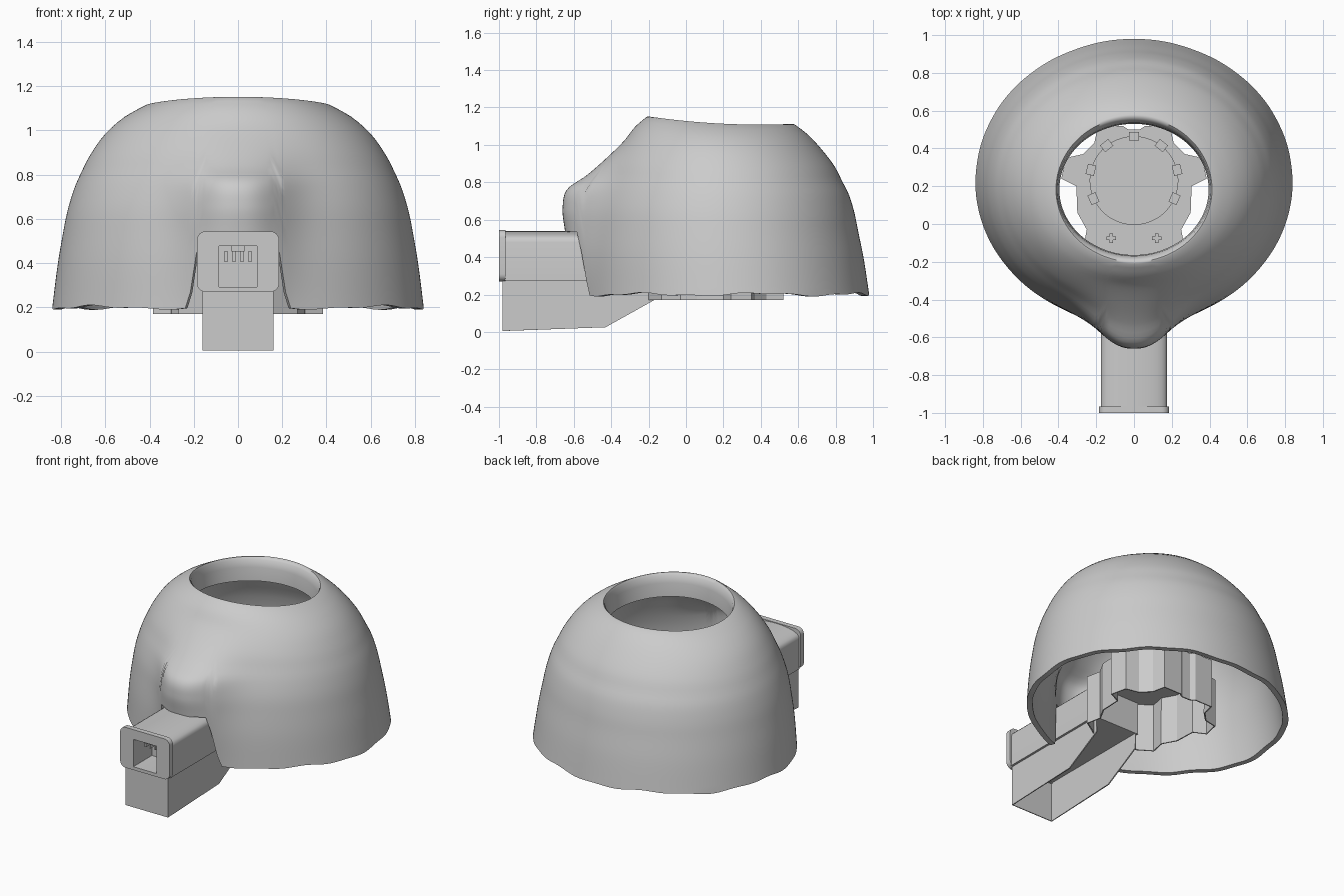
import bpy, bmesh, math

if "Cube" in bpy.data.objects:
    bpy.data.objects.remove(bpy.data.objects["Cube"])

def finish(name, bm, smooth=None, thick=0):
    bmesh.ops.recalc_face_normals(bm, faces=bm.faces)
    me = bpy.data.meshes.new(name)
    bm.to_mesh(me)
    bm.free()
    ob = bpy.data.objects.new(name, me)
    bpy.context.collection.objects.link(ob)
    if thick:
        mod = ob.modifiers.new("thickness", 'SOLIDIFY')
        mod.thickness = thick
    if smooth:
        bpy.ops.object.select_all(action='DESELECT')
        ob.select_set(True)
        bpy.context.view_layer.objects.active = ob
        bpy.ops.object.shade_smooth_by_angle(angle=math.radians(smooth))
    return ob

def loft(bm, rings, loop=False, cap_start=False, cap_end=False):
    vs = [[bm.verts.new(p) for p in r] for r in rings]
    n = len(vs[0])
    for a, b in zip(vs, vs[1:] + ([vs[0]] if loop else [])):
        for i in range(n):
            j = (i + 1) % n
            bm.faces.new((a[i], a[j], b[j], b[i]))
    if cap_start:
        bm.faces.new(vs[0])
    if cap_end:
        bm.faces.new(vs[-1])

def box(name, center, size, rot=0):
    bm = bmesh.new()
    bmesh.ops.create_cube(bm, size=1)
    for v in bm.verts:
        v.co = [c * s for c, s in zip(v.co, size)]
    ob = finish(name, bm)
    ob.location = center
    ob.rotation_euler.z = rot
    return ob

# Dome profile: z, half width, front y, back y, nose bulge
PROFILE = [(.2, .84, -.53, .98, .05), (.4, .815, -.525, .95, .10), (.55, .79, -.51, .92, .14),
           (.65, .77, -.495, .90, .165), (.75, .74, -.465, .87, .17), (.82, .71, -.435, .835, .10),
           (.9, .67, -.40, .795, .04), (1.0, .60, -.335, .72, 0), (1.08, .51, -.27, .645, 0),
           (1.13, .42, -.21, .58, 0)]

def sample(z):
    P = PROFILE
    i = max(k for k in range(len(P) - 1) if k == 0 or P[k][0] <= z)
    p0, p1, p2, p3 = P[max(i - 1, 0)], P[i], P[i + 1], P[min(i + 2, len(P) - 1)]
    h = p2[0] - p1[0]
    t = max(0, min(1, (z - p1[0]) / h))
    out = []
    for c in range(1, 5):
        m1 = (p2[c] - p0[c]) / (p2[0] - p0[0]) * h
        m2 = (p3[c] - p1[c]) / (p3[0] - p1[0]) * h
        out.append((2*t**3 - 3*t*t + 1) * p1[c] + (t**3 - 2*t*t + t) * m1
                   + (3*t*t - 2*t**3) * p2[c] + (t**3 - t*t) * m2)
    return out

def top_z(u):
    s = math.sin(u)
    return 1.112 - .02 * s + .018 * s * s

def base_z(u):
    # wavy lower edge with an arch over the connector
    x = .82 * math.cos(u)
    z = .2 + .007 * math.sin(7 * u) + .004 * math.sin(17 * u)
    if math.sin(u) < 0 and abs(x) < .23:
        t = min(1, (.23 - abs(x)) / .06)
        z += .33 * t * t * (3 - 2 * t)
    return z

def dome_point(u, t, off=0, zmax=1):
    zb, zt = base_z(u), top_z(u)
    z = zb + t * (zt * zmax - zb)
    a, f, b, bump = sample(z * 1.13 / zt)
    x = (a - off) * math.cos(u)
    y = (f + b) / 2 + ((b - f) / 2 - off) * math.sin(u)
    if math.sin(u) < 0:
        y -= bump * math.exp(-(abs(x) / .23) ** 2.5)
    return (x, y, z)

def lip(u, a, ry, dz):
    return (a * math.cos(u), .183 + ry * math.sin(u), top_z(u) + dz)

N = 240
US = [2 * math.pi * i / N for i in range(N)]
rings = [[dome_point(u, k / 36) for u in US] for k in range(37)]
rings += [[lip(u, a, r, d) for u in US]
          for a, r, d in ((.413, .383, .002), (.407, .365, -.012), (.402, .352, -.06), (.395, .347, -.15))]
rings += [[dome_point(u, 1 - k / 20, .035, .88) for u in US] for k in range(21)]
bm = bmesh.new()
loft(bm, rings, loop=True)
finish("dome_shell", bm, 50)

# Inner base: tabbed outline extruded, open underneath
half = [(.16, -.2), (.27, -.13), (.25, -.03), (.3, .06), (.305, .2), (.385, .24), (.36, .35),
        (.27, .37), (.21, .43), (.19, .52), (.06, .52), (.03, .5)]
outline = half + [(-x, y) for x, y in reversed(half)]
bm = bmesh.new()
top = [bm.verts.new((x, y, .5)) for x, y in outline]
bot = [bm.verts.new((x, y, .17)) for x, y in outline]
bm.faces.new(top)
for i in range(len(top) - 1):
    bm.faces.new((top[i], bot[i], bot[i + 1], top[i + 1]))
finish("inner_base", bm, thick=.008)

# Round plate with its ring of teeth
bm = bmesh.new()
bmesh.ops.create_cone(bm, cap_ends=True, segments=48, radius1=.235, radius2=.235, depth=.03)
finish("round_plate", bm, 30).location = (0, .23, .51)
for k in range(-3, 4):
    a = math.radians(90 + k * 38)
    box("clip_tooth", (.235 * math.cos(a), .23 + .235 * math.sin(a), .535), (.055, .045, .07), a - math.pi / 2)

# Cross-shaped fasteners
for x in (-.12, .12):
    box("fastener_bar", (x, -.075, .505), (.05, .018, .015))
    box("fastener_bar", (x, -.075, .505), (.018, .05, .015))

# Lower arm: open-bottomed channel with sloped rear
side = [(-.17, .17), (-.43, .025), (-.98, .005), (-.98, .28), (-.17, .28)]
bm = bmesh.new()
L = [bm.verts.new((-.16, y, z)) for y, z in side]
R = [bm.verts.new((.16, y, z)) for y, z in side]
bm.faces.new(L)
bm.faces.new(R)
for i in (2, 3):
    bm.faces.new((L[i], L[i + 1], R[i + 1], R[i]))
finish("lower_arm", bm, thick=.008)

# Upper arm: arched-top housing
arch = [(.175, .275), (.175, .48)]
arch += [(.175 * math.cos(a), .48 + .06 * math.sin(a) ** .8)
         for a in [math.pi * k / 16 for k in range(1, 16)]]
arch += [(-.175, .48), (-.175, .275)]
bm = bmesh.new()
loft(bm, [[(x, y, z) for x, z in arch] for y in (-.97, -.17)], cap_end=True)
finish("upper_arm", bm, 35)

# Connector flange with a square socket
def rounded(hw, hh, r, y, zc):
    pts = []
    for q, (sx, sz) in enumerate(((1, 1), (-1, 1), (-1, -1), (1, -1))):
        for k in range(7):
            a = math.pi / 2 * (q + k / 6)
            pts.append((sx * (hw - r) + r * math.cos(a), y, zc + sz * (hh - r) + r * math.sin(a)))
    return pts

bm = bmesh.new()
loft(bm, [rounded(.087, .093, .003, -.965, .385), rounded(.186, .137, .04, -.965, .407),
          rounded(.186, .137, .04, -1, .407), rounded(.087, .093, .003, -1, .385),
          rounded(.087, .093, .003, -.8, .385)], cap_end=True)
finish("connector_flange", bm, 35)

# Socket details
box("socket_ledge", (0, -.88, .465), (.06, .16, .025))
for k in range(4):
    box("socket_pin", (-.054 + .036 * k, -.86, .43), (.012, .12, .05))
